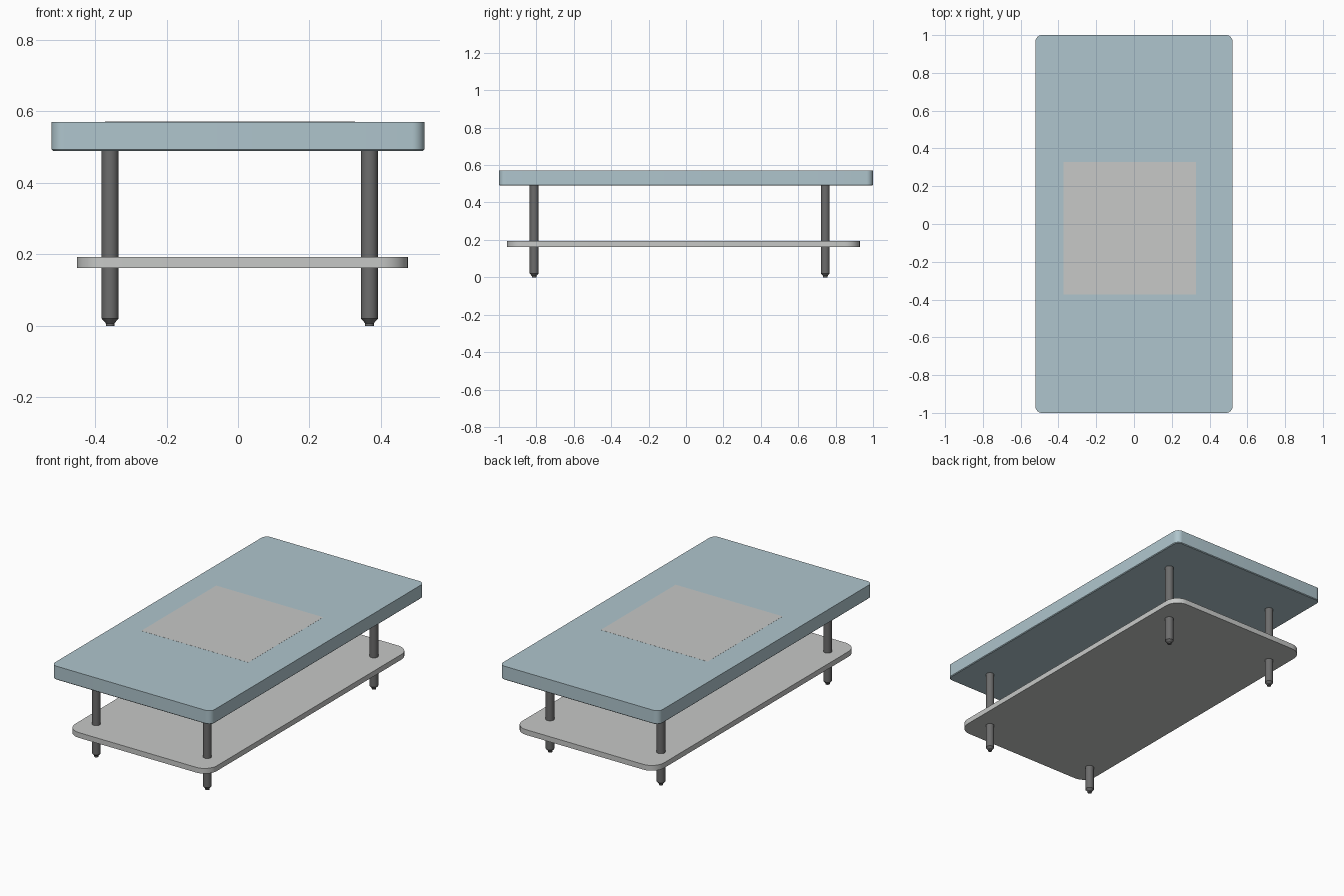
import bpy, bmesh, math

if "Cube" in bpy.data.objects:
    bpy.data.objects.remove(bpy.data.objects["Cube"])


def material(name, rgb):
    m = bpy.data.materials.new(name)
    m.diffuse_color = (*rgb, 1)
    m.use_nodes = True
    m.node_tree.nodes["Principled BSDF"].inputs["Base Color"].default_value = m.diffuse_color
    return m


BLUE = material("pale blue", (0.43, 0.56, 0.61))
GREY = material("light grey", (0.57, 0.58, 0.57))
DARK = material("dark grey", (0.15, 0.15, 0.15))


def finish(name, bm, mat):
    bmesh.ops.recalc_face_normals(bm, faces=bm.faces)
    me = bpy.data.meshes.new(name)
    bm.to_mesh(me)
    bm.free()
    me.materials.append(mat)
    ob = bpy.data.objects.new(name, me)
    bpy.context.collection.objects.link(ob)
    bpy.context.view_layer.objects.active = ob
    ob.select_set(True)
    bpy.ops.object.shade_smooth_by_angle(angle=math.radians(30))
    ob.select_set(False)
    return ob


def slab(name, x0, x1, y0, y1, z0, z1, r, mat, chamfer=0):
    """Flat board with rounded corners and an optional chamfered lower edge."""
    bm = bmesh.new()

    def ring(z, inset):
        rr, vs = r - inset, []
        for q, (cx, cy) in enumerate([(x1 - r, y1 - r), (x0 + r, y1 - r),
                                      (x0 + r, y0 + r), (x1 - r, y0 + r)]):
            for i in range(9):
                a = math.radians(90 * q + 90 * i / 8)
                vs.append(bm.verts.new((cx + rr * math.cos(a), cy + rr * math.sin(a), z)))
        return vs

    levels = [(z0, chamfer)] + ([(z0 + chamfer, 0)] if chamfer else []) + [(z1, 0)]
    rings = [ring(*l) for l in levels]
    for a, b in zip(rings, rings[1:]):
        for i in range(len(a)):
            j = (i + 1) % len(a)
            bm.faces.new((a[i], a[j], b[j], b[i]))
    bm.faces.new(rings[0])
    bm.faces.new(rings[-1])
    return finish(name, bm, mat)


def leg(name, x, y):
    """Round leg turned from a profile, tapering to a small foot."""
    bm = bmesh.new()
    n, rings = 24, []
    for r, z in [(0.012, 0), (0.012, 0.007), (0.0235, 0.02), (0.0235, 0.491)]:
        rings.append([bm.verts.new((x + r * math.cos(2 * math.pi * i / n),
                                    y + r * math.sin(2 * math.pi * i / n), z)) for i in range(n)])
    for a, b in zip(rings, rings[1:]):
        for i in range(n):
            j = (i + 1) % n
            bm.faces.new((a[i], a[j], b[j], b[i]))
    bm.faces.new(rings[0])
    bm.faces.new(rings[-1])
    return finish(name, bm, DARK)


# boards
slab("tabletop", -0.522, 0.522, -1, 1, 0.49, 0.571, 0.035, BLUE, 0.004)
slab("lower_shelf", -0.451, 0.476, -0.957, 0.929, 0.162, 0.193, 0.08, GREY)

# four legs
for sx, x in (("left", -0.358), ("right", 0.368)):
    for sy, y in (("front", -0.812), ("back", 0.745)):
        leg(f"{sy}_{sx}_leg", x, y)

# thin square inlay on the tabletop
bm = bmesh.new()
bmesh.ops.create_cube(bm, size=1)
for v in bm.verts:
    v.co = (v.co.x * 0.70 - 0.022, v.co.y * 0.70 - 0.022, 0.571 + v.co.z * 0.001)
finish("centre_inlay", bm, GREY)
